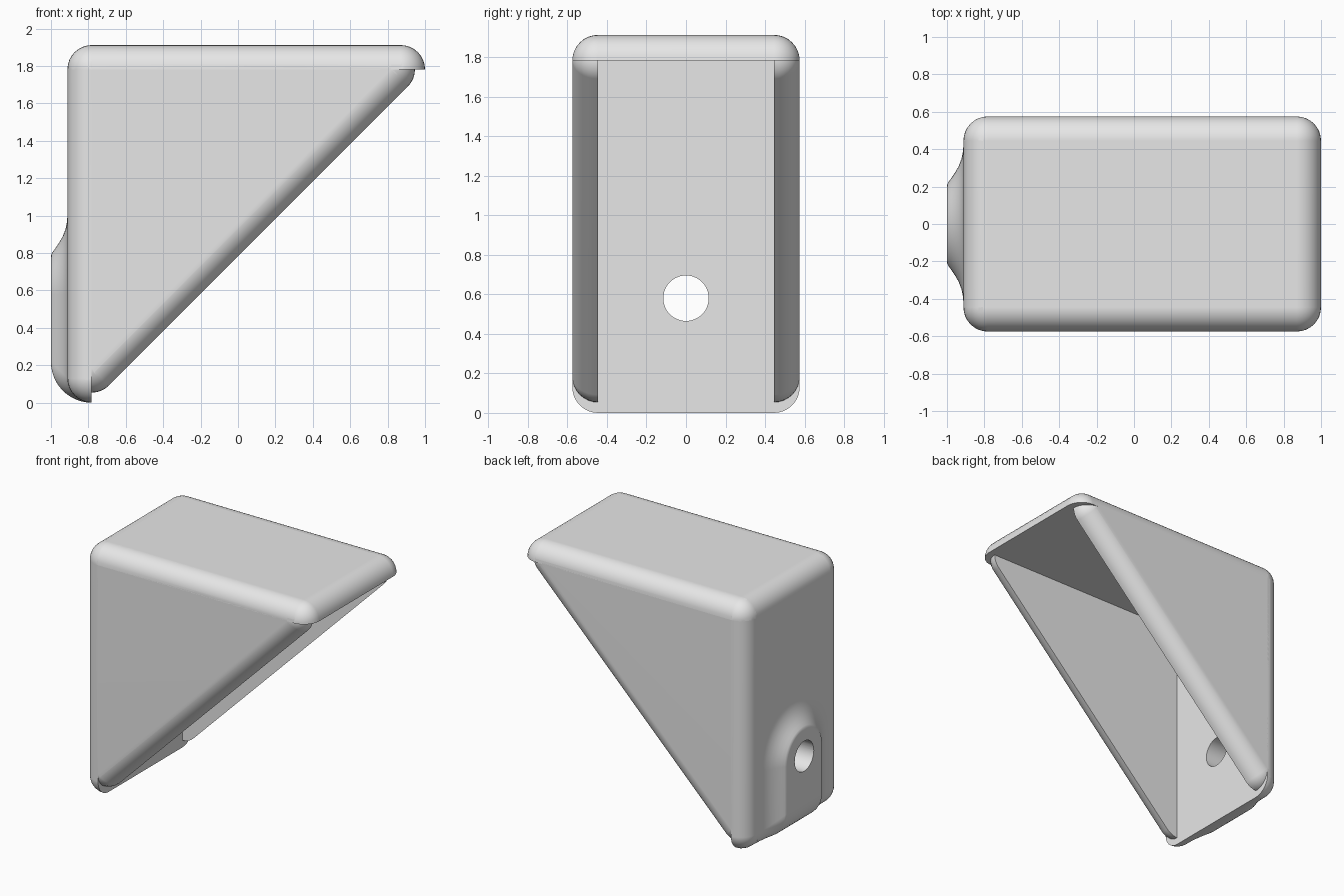
import bpy, bmesh
from math import sin, cos, pi, sqrt
from mathutils import Vector, Matrix

cube = bpy.data.objects.get("Cube")
if cube:
    bpy.data.objects.remove(cube, do_unlink=True)

R = 0.13             # wall thickness and edge radius
BACK = -0.782        # inner face of the back wall
TOP = 1.782          # inner face of the top wall
SIDE = 0.445         # inner face of each side wall
TIP = TOP - R - BACK - 1.564 + 0.652  # replaced below by the lip axis
TIP = 1.0 - R        # axis of the rounded front lip
HOLE_Z = 0.58

grey = bpy.data.materials.new("light_grey")
grey.use_nodes = True
grey.diffuse_color = (0.8, 0.8, 0.8, 1)
for node in grey.node_tree.nodes:
    if node.type == 'BSDF_PRINCIPLED':
        node.inputs["Base Color"].default_value = grey.diffuse_color


def make_object(name, bm):
    bmesh.ops.recalc_face_normals(bm, faces=bm.faces[:])
    mesh = bpy.data.meshes.new(name)
    bm.to_mesh(mesh)
    bm.free()
    mesh.materials.append(grey)
    ob = bpy.data.objects.new(name, mesh)
    bpy.context.collection.objects.link(ob)
    return ob


def finish(ob):
    """Smooth the rounded edges and keep the flats flat."""
    ob.data.shade_smooth()
    ob.data.set_sharp_from_angle(angle=pi / 6)
    mod = ob.modifiers.new("flat_faces", 'WEIGHTED_NORMAL')
    mod.keep_sharp = True


def half_rounded_slab(name, centres, facing):
    """Hull of half spheres: rounded towards 'facing', flat on the other side."""
    n = 32
    dirs = []
    for i in range(n // 2 + 1):
        lat = pi * i / (n // 2)
        for j in range(n if 0 < i < n // 2 else 1):
            lon = 2 * pi * j / n
            d = Vector((sin(lat) * cos(lon), cos(lat), sin(lat) * sin(lon)))
            if d.dot(facing) > -1e-6:
                dirs.append(d)
    bm = bmesh.new()
    for c in centres:
        for d in dirs:
            bm.verts.new([round(v, 5) for v in Vector(c) + d * R])
    bmesh.ops.remove_doubles(bm, verts=bm.verts[:], dist=1e-5)
    bmesh.ops.convex_hull(bm, input=bm.verts[:])
    loose = [v for v in bm.verts if not v.link_faces]
    bmesh.ops.delete(bm, geom=loose, context='VERTS')
    bmesh.ops.dissolve_limit(bm, angle_limit=0.01, verts=bm.verts[:], edges=bm.edges[:])
    return make_object(name, bm)


# Top wall with its rounded front lip
top_wall = half_rounded_slab(
    "top_wall", [(x, s * SIDE, TOP) for x in (BACK, TIP) for s in (-1, 1)], Vector((0, 0, 1)))

# Back wall
back_wall = half_rounded_slab(
    "back_wall", [(BACK, s * SIDE, z) for z in (R, TOP) for s in (-1, 1)], Vector((-1, 0, 0)))

# Triangular side walls, rounded along the sloping edge
shift = R * sqrt(2) - BACK
side_walls = []
for name, s in (("left_side", 1), ("right_side", -1)):
    corners = [(BACK, TOP), (TOP - shift, TOP), (BACK, BACK + shift)]
    side_walls.append(half_rounded_slab(
        name, [(x, s * SIDE, z) for x, z in corners], Vector((0, s, 0))))

# Arched boss on the back: half width and height above the wall of each contour
contours = [(0.42, -0.05), (0.42, 0), (0.385, 0.003), (0.35, 0.01), (0.31, 0.025),
            (0.275, 0.045), (0.245, 0.065), (0.225, 0.08), (0.213, 0.086), (0.2, 0.088)]


def arch(r, d):
    rho = R + d
    cz = max(rho, R)
    foot = [(BACK - rho * sin(t), cz - rho * cos(t)) for t in [pi / 2 * i / 12 for i in range(13)]]
    left = [(x, -r, z) for x, z in foot]
    right = [(x, r, z) for x, z in reversed(foot)]
    bow = [(BACK - rho, -r * cos(a), HOLE_Z + r * sin(a))
           for a in [pi * i / 31 for i in range(32)]]
    return left + bow + right


bm = bmesh.new()
rows = [[bm.verts.new(p) for p in arch(r, d)] for r, d in contours]
n = len(rows[0])
for a, b in zip(rows, rows[1:]):
    for i in range(n - 1):
        bm.faces.new((a[i], a[i + 1], b[i + 1], b[i]))
for row in (rows[0], rows[-1]):
    for i in range(n // 2 - 1):
        bm.faces.new((row[i], row[i + 1], row[n - 2 - i], row[n - 1 - i]))
bm.faces.new([row[0] for row in rows] + [row[-1] for row in reversed(rows)])
boss = make_object("back_boss", bm)

# Screw hole through the boss and the back wall
bm = bmesh.new()
bmesh.ops.create_cone(bm, cap_ends=True, segments=48, radius1=0.115, radius2=0.115, depth=0.8,
                      matrix=Matrix.Translation((-0.85, 0, HOLE_Z)) @ Matrix.Rotation(pi / 2, 4, 'Y'))
cutter = make_object("hole_cutter", bm)
cutter.hide_render = True
for ob in (back_wall, boss):
    mod = ob.modifiers.new("hole", 'BOOLEAN')
    mod.operation = 'DIFFERENCE'
    mod.solver = 'EXACT'
    mod.object = cutter
    bpy.context.view_layer.objects.active = ob
    bpy.ops.object.modifier_apply(modifier=mod.name)
bpy.data.objects.remove(cutter, do_unlink=True)

for ob in [top_wall, back_wall, boss] + side_walls:
    finish(ob)
